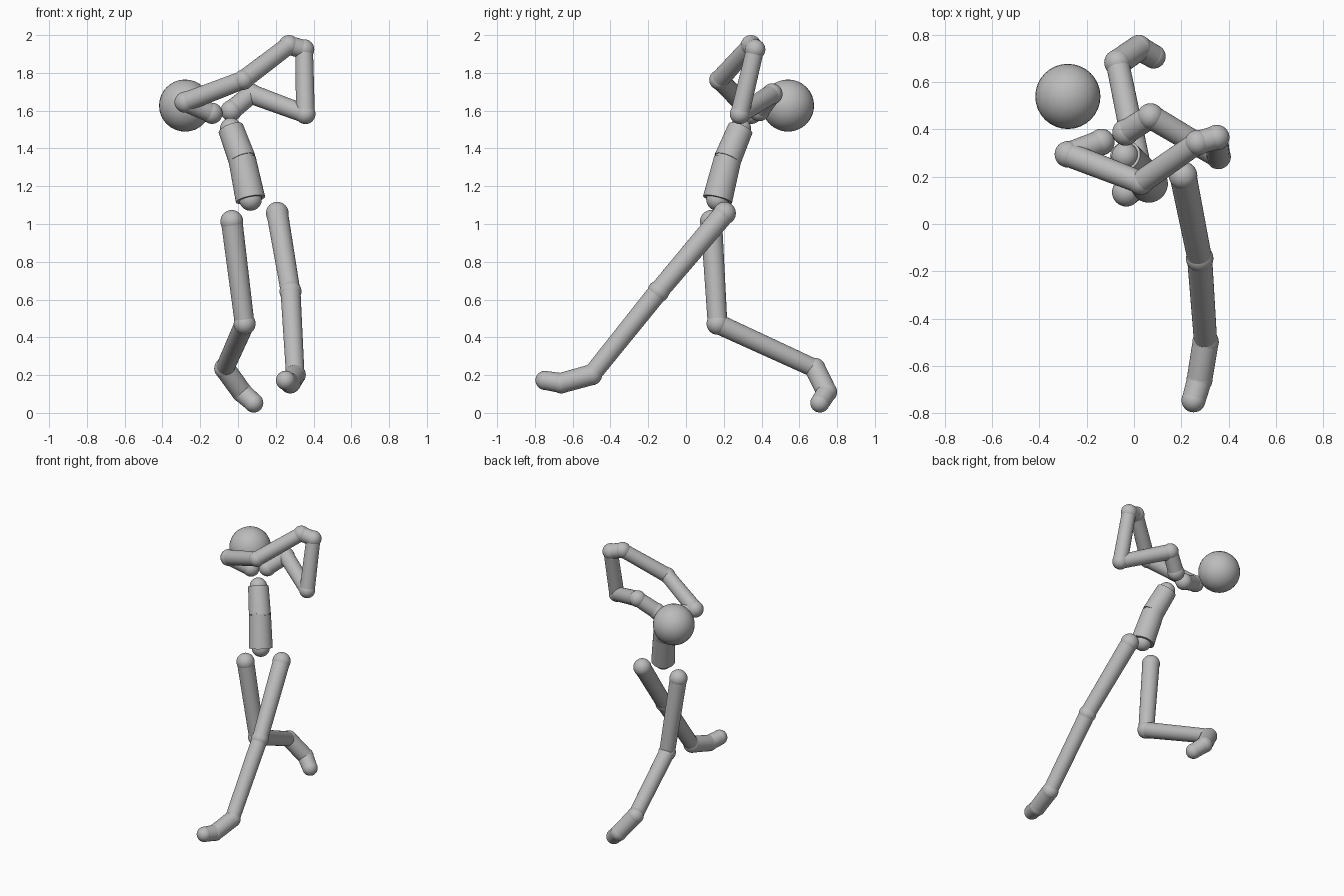
import bpy
from mathutils import Vector

if "Cube" in bpy.data.objects:
    bpy.data.objects.remove(bpy.data.objects["Cube"])

# One plain grey for the whole figure
grey = bpy.data.materials.new("plain_grey")
grey.diffuse_color = (0.5, 0.5, 0.5, 1)
grey.use_nodes = True
grey.node_tree.nodes["Principled BSDF"].inputs["Base Color"].default_value = grey.diffuse_color


def finish(name):
    ob = bpy.context.object
    ob.name = name
    ob.data.materials.append(grey)
    bpy.ops.object.shade_smooth_by_angle()


def ball(name, p, r):
    bpy.ops.mesh.primitive_uv_sphere_add(segments=32, ring_count=16, radius=r, location=p)
    finish(name)


def tube(name, a, b, r1, r2):
    a, b = Vector(a), Vector(b)
    d = b - a
    bpy.ops.mesh.primitive_cone_add(vertices=32, radius1=r1, radius2=r2, depth=d.length,
                                    location=(a + b) / 2,
                                    rotation=d.to_track_quat('Z', 'Y').to_euler())
    finish(name)


def chain(joints, bones):
    """Balls at the joints (name, point, radius), tubes between them (name, radius, radius)."""
    for name, p, r in joints:
        ball(name, p, r)
    for (name, r1, r2), j, k in zip(bones, joints, joints[1:]):
        tube(name, j[1], k[1], r1, r2)


# Head
ball("head", (-0.28, 0.54, 1.627), 0.138)

# Torso: two stout tubes between small balls
chain([("pelvis_joint", (0.066, 0.167, 1.13), 0.06),
       ("waist_joint", (0.022, 0.22, 1.342), 0.068),
       ("chest_joint", (-0.038, 0.288, 1.505), 0.057)],
      [("lower_torso", 0.079, 0.073), ("upper_torso", 0.073, 0.068)])

# Legs: hip, knee, ankle, ball of foot, toe
leg_points = {
    "left": [(0.208, 0.204, 1.057), (0.278, -0.146, 0.643), (0.303, -0.5, 0.202),
             (0.277, -0.66, 0.158), (0.252, -0.746, 0.172)],
    "right": [(-0.033, 0.134, 1.014), (0.035, 0.167, 0.472), (-0.07, 0.683, 0.235),
              (0.02, 0.745, 0.11), (0.083, 0.709, 0.053)],
}
for side, pts in leg_points.items():
    names = ["hip", "knee", "ankle", "foot_ball", "toe"]
    radii = [0.06, 0.058, 0.056, 0.055, 0.051]
    chain([(f"{side}_{n}", p, r) for n, p, r in zip(names, pts, radii)],
          [(f"{side}_thigh", 0.057, 0.052), (f"{side}_shin", 0.053, 0.049),
           (f"{side}_foot", 0.055, 0.054), (f"{side}_toes", 0.053, 0.05)])

# Arms: collar, shoulder, elbow, wrist
arm_points = {
    "left": [(-0.036, 0.388, 1.6), (0.07, 0.455, 1.688), (0.357, 0.285, 1.582), (0.35, 0.366, 1.924)],
    "right": [(-0.138, 0.347, 1.586), (-0.28, 0.295, 1.645), (0.028, 0.176, 1.763), (0.269, 0.344, 1.946)],
}
for side, pts in arm_points.items():
    names = ["collar", "shoulder", "elbow", "wrist"]
    radii = [0.056, 0.056, 0.053, 0.054]
    chain([(f"{side}_{n}", p, r) for n, p, r in zip(names, pts, radii)],
          [(f"{side}_collarbone", 0.052, 0.05), (f"{side}_upper_arm", 0.052, 0.048),
           (f"{side}_forearm", 0.05, 0.047)])

# Clasped hands joining the two wrists
tube("clasped_hands", arm_points["left"][3], arm_points["right"][3], 0.05, 0.05)
